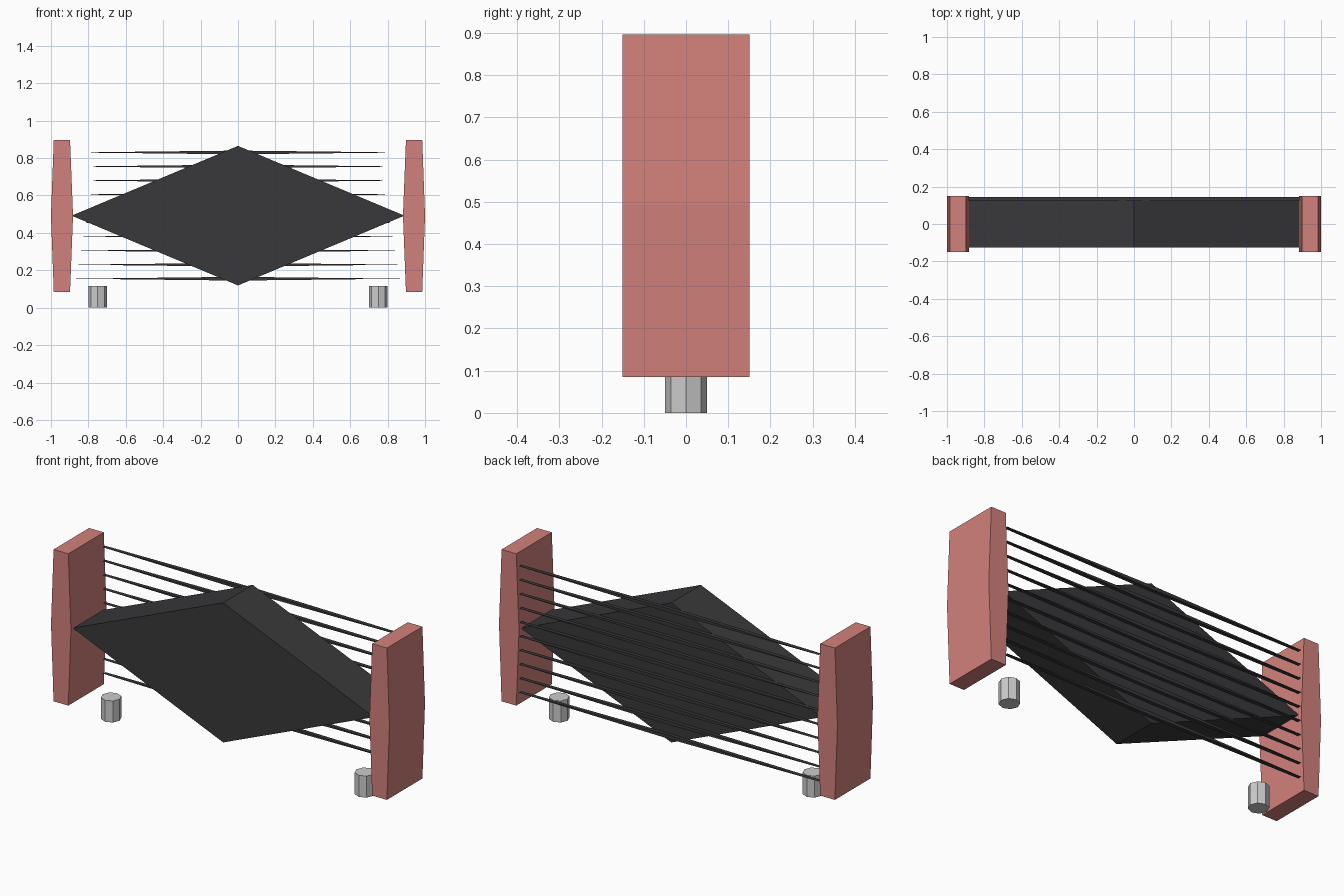
import bpy, bmesh

if "Cube" in bpy.data.objects:
    bpy.data.objects.remove(bpy.data.objects["Cube"])

ZC = 0.492  # height of the horizontal centre line


def material(name, color):
    m = bpy.data.materials.new(name)
    m.diffuse_color = (*color, 1)
    m.use_nodes = True
    m.node_tree.nodes["Principled BSDF"].inputs["Base Color"].default_value = m.diffuse_color
    return m


red = material("red_paint", (0.65, 0.22, 0.20))
dark = material("dark_grille", (0.04, 0.04, 0.043))


def prism(name, profile, y0, y1, mat):
    """Extrude a closed x-z profile from y0 to y1."""
    bm = bmesh.new()
    face = bm.faces.new([bm.verts.new((x, y0, z)) for x, z in profile])
    ext = bmesh.ops.extrude_face_region(bm, geom=[face])
    verts = [v for v in ext["geom"] if isinstance(v, bmesh.types.BMVert)]
    bmesh.ops.translate(bm, verts=verts, vec=(0, y1 - y0, 0))
    bmesh.ops.recalc_face_normals(bm, faces=bm.faces)
    me = bpy.data.meshes.new(name)
    bm.to_mesh(me)
    bm.free()
    me.materials.append(mat)
    ob = bpy.data.objects.new(name, me)
    bpy.context.collection.objects.link(ob)
    return ob


def diamond(half_w, half_h, z):
    return [(-half_w, z), (0, z - half_h), (half_w, z), (0, z + half_h)]


# diamond-shaped core
prism("core", diamond(0.89, 0.373, ZC), -0.125, 0.125, dark)

# thin tapered slats across the back
for i in range(10):
    prism(f"back_slat_{i + 1}", diamond(0.885, 0.01, 0.155 + i * 0.075),
          0.123, 0.144, dark)

for side, s in (("left", -1), ("right", 1)):
    # bulged end panel
    pts = [(0.898, 0.085), (0.985, 0.085), (1.0, ZC),
           (0.985, 0.896), (0.898, 0.896), (0.882, ZC)]
    prism(f"{side}_end_panel", [(s * x, z) for x, z in pts], -0.15, 0.15, red)

    # octagonal foot
    bpy.ops.mesh.primitive_cylinder_add(vertices=8, radius=0.05, depth=0.115,
                                        location=(s * 0.75, 0, 0.0575))
    bpy.context.object.name = f"{side}_foot"
